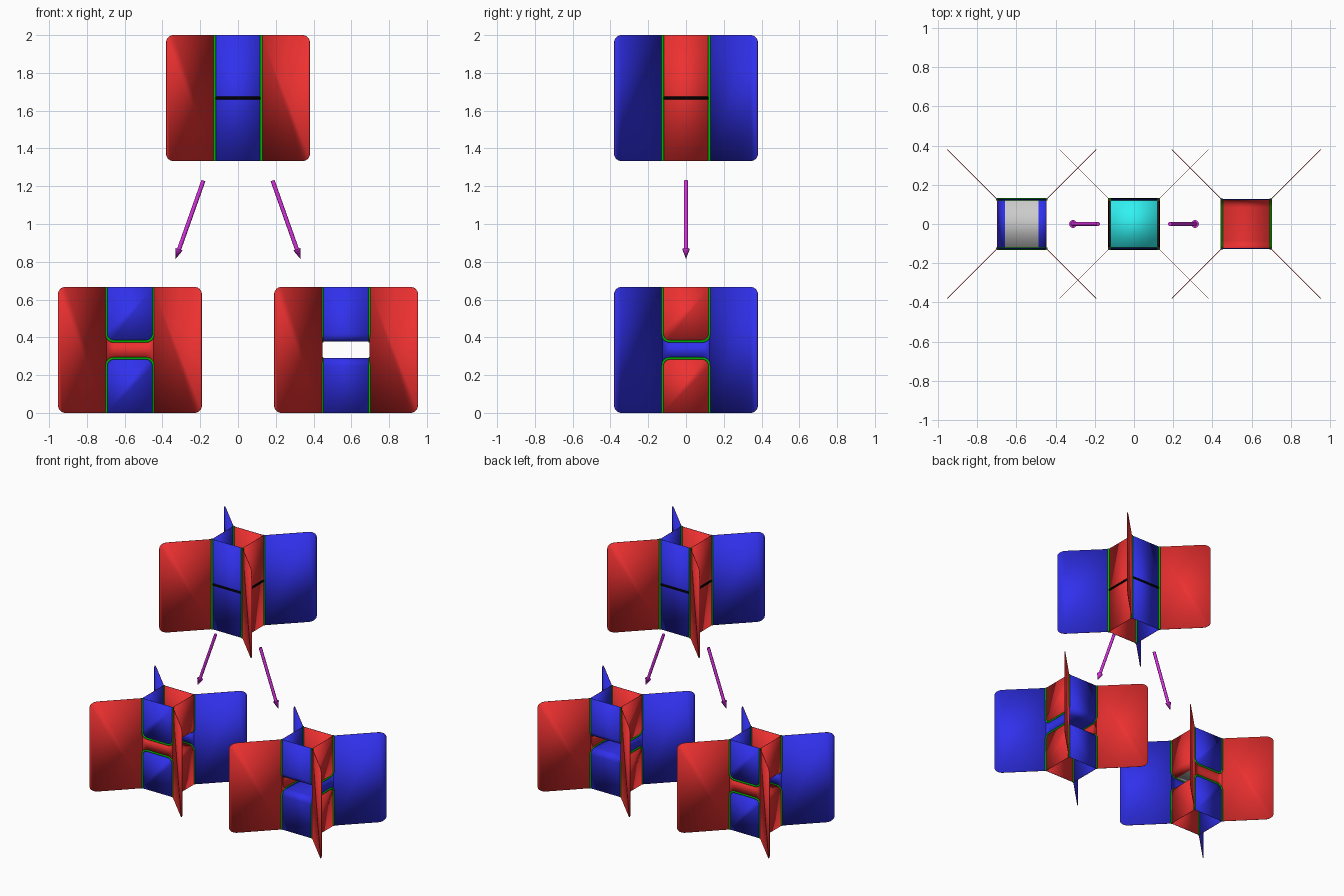
import bpy, math
from mathutils import Vector, Matrix

if "Cube" in bpy.data.objects:
    bpy.data.objects.remove(bpy.data.objects["Cube"])

W, F, H, R, G = 0.125, 0.38, 0.667, 0.04, 0.045   # tube half, fin reach, height, rounding, half gap


def mat(name, *c):
    m = bpy.data.materials.new(name)
    m.diffuse_color = (*c, 1)
    m.use_nodes = True
    m.node_tree.nodes["Principled BSDF"].inputs["Base Color"].default_value = m.diffuse_color
    return m


RED, BLUE = mat("red", 0.85, 0.03, 0.03), mat("blue", 0.03, 0.03, 0.85)
GREEN, BLACK = mat("green", 0.0, 0.45, 0.0), mat("black", 0.0, 0.0, 0.0)
CYAN, PINK, GREY = mat("cyan", 0.03, 0.88, 0.88), mat("magenta", 0.7, 0.03, 0.75), mat("grey", 0.7, 0.7, 0.7)


def smooth(o):
    bpy.ops.object.select_all(action='DESELECT')
    o.select_set(True)
    bpy.context.view_layer.objects.active = o
    bpy.ops.object.shade_smooth_by_angle(angle=math.radians(35))


def sheet(name, verts, faces, facing, front, back, special=None):
    """Thin two-coloured film; the first face looks towards 'facing' in the front colour."""
    v = [Vector(p) for p in verts]
    f = faces[0]
    n = (v[f[1]] - v[f[0]]).cross(v[f[2]] - v[f[0]])
    if n.dot(Vector(facing)) < 0:
        faces = [tuple(reversed(q)) for q in faces]
    me = bpy.data.meshes.new(name)
    me.from_pydata(v, [], faces)
    o = bpy.data.objects.new(name, me)
    bpy.context.collection.objects.link(o)
    for m in (front, back, GREY, GREY):
        me.materials.append(m)
    if special is not None:
        me.polygons[special].material_index = 2
    smooth(o)
    s = o.modifiers.new("thickness", 'SOLIDIFY')
    s.thickness, s.offset, s.material_offset = 0.003, 0, 1
    return o


def tube(name, pts, r, m, closed=False):
    cu = bpy.data.curves.new(name, 'CURVE')
    cu.dimensions, cu.bevel_depth, cu.bevel_resolution = '3D', r, 2
    cu.use_fill_caps = True
    sp = cu.splines.new('POLY')
    sp.points.add(len(pts) - 1)
    for p, q in zip(sp.points, pts):
        p.co = (*q, 1)
    sp.use_cyclic_u = closed
    cu.materials.append(m)
    o = bpy.data.objects.new(name, cu)
    bpy.context.collection.objects.link(o)
    bpy.ops.object.select_all(action='DESELECT')
    o.select_set(True)
    bpy.context.view_layer.objects.active = o
    bpy.ops.object.convert(target='MESH')


def arc(cx, cz, a0, a1, n=8):
    return [(cx + R * math.cos(math.radians(a0 + (a1 - a0) * i / n)),
             cz + R * math.sin(math.radians(a0 + (a1 - a0) * i / n))) for i in range(n + 1)]


def fins(name, cx, z0):
    prof = ([(W, z0)] + arc(F - R, z0 + R, -90, 0) + arc(F - R, z0 + H - R, 0, 90) + [(W, z0 + H)])
    for sx in (-1, 1):
        for sy in (-1, 1):
            sheet(name + "_fin", [(cx + sx * u, sy * u, z) for u, z in prof],
                  [tuple(range(len(prof)))], (-sx, sy, 0), RED, BLUE)


# Upper model: square tube divided by a flat film
z0, z1, zm = 2 - H, 2.0, 2 - H / 2
fins("upper", 0, z0)
for s in (-1, 1):
    q = [(0, 1, 2, 3)]
    sheet("upper_side_wall", [(s * W, -W, z0), (s * W, W, z0), (s * W, W, z1), (s * W, -W, z1)],
          q, (s, 0, 0), RED, BLUE)
    sheet("upper_front_wall", [(-W, s * W, z0), (W, s * W, z0), (W, s * W, z1), (-W, s * W, z1)],
          q, (0, s, 0), BLUE, RED)
    for t in (-1, 1):
        tube("upper_corner_edge", [(s * W, t * W, z0), (s * W, t * W, z1)], 0.009, GREEN)
square = [(-W, -W, zm), (W, -W, zm), (W, W, zm), (-W, W, zm)]
sheet("dividing_film", square, [(0, 1, 2, 3)], (0, 0, 1), CYAN, CYAN)
tube("dividing_edge", square, 0.009, BLACK, True)


def split_model(name, cx, along_x):
    """Two closed cups with a tunnel between them running along x or y."""
    A, B = (RED, BLUE) if along_x else (BLUE, RED)

    def P(a, b, z, c=cx):
        return (c + a, b, z) if along_x else (c + b, a, z)

    fins(name, cx, 0)
    zm, g = H / 2, G
    curve = arc(-W + R, g + R, 180, 270) + arc(W - R, g + R, 270, 360)
    n = len(curve)
    for up in (1, -1):
        u = [(a, zm + up * z) for a, z in [(-W, H / 2)] + curve + [(W, H / 2)]]
        m = len(u)
        # Bent film forming two walls and the cup floor
        sheet(name + "_cup", [P(a, b, z) for b in (-W, W) for a, z in u],
              [(i, i + 1, m + i + 1, m + i) for i in range(m - 1)], P(-1, 0, 0, 0), A, B,
              special=(m - 1) // 2 if along_x and up > 0 else None)
        for s in (-1, 1):
            # Closed wall and its green border
            sheet(name + "_wall", [P(a, s * W, z) for a, z in u], [tuple(range(m))],
                  P(0, s, 0, 0), B, A)
            tube(name + "_edge", [P(a, s * W, z) for a, z in u], 0.007, GREEN)
    for s in (-1, 1):
        # Strip joining neighbouring fins beside the tunnel
        sheet(name + "_strip", [P(a, s * W, zm + k * z) for k in (1, -1) for a, z in curve],
              [(i, i + 1, n + i + 1, n + i) for i in range(n - 1)], P(0, s, 0, 0), A, B)


split_model("left", -0.572, True)
split_model("right", 0.572, False)

# Arrows pointing to the two outcomes
for s in (-1, 1):
    a, b = Vector((s * 0.183, 0, 1.23)), Vector((s * 0.33, 0, 0.815))
    d = (b - a).normalized()
    neck = b - d * 0.055
    tube("arrow_shaft", [a, neck], 0.011, PINK)
    bpy.ops.mesh.primitive_cone_add(vertices=20, radius1=0.02, radius2=0, depth=0.055, location=(neck + b) / 2,
                                    rotation=d.to_track_quat('Z', 'Y').to_euler())
    head = bpy.context.object
    head.name = "arrow_head"
    head.data.materials.append(PINK)
    smooth(head)
